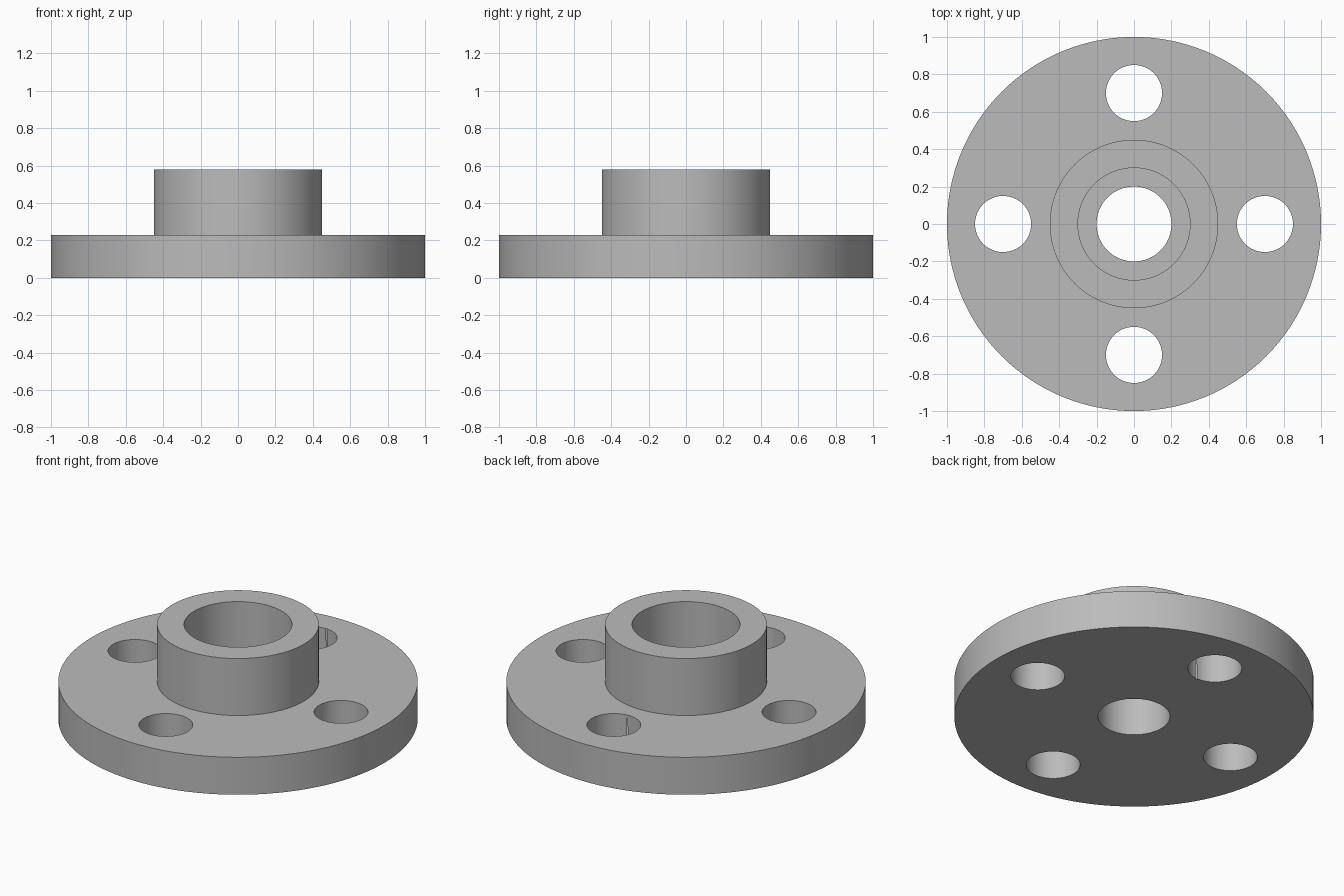
import bpy
import bmesh
from math import cos, sin, pi, radians

PLATE_R, PLATE_TOP = 1.0, 0.23
HUB_R, HUB_TOP = 0.45, 0.58
BORE_R, COUNTERBORE_R = 0.20, 0.30
BOLT_R, BOLT_CIRCLE, BOLT_COUNT = 0.15, 0.70, 4

cube = bpy.data.objects.get("Cube")
if cube:
    bpy.data.objects.remove(cube, do_unlink=True)

# Material
steel = bpy.data.materials.new("grey_steel")
steel.use_nodes = True
colour = (0.5, 0.5, 0.5, 1)
steel.diffuse_color = colour
steel.node_tree.nodes["Principled BSDF"].inputs["Base Color"].default_value = colour


def lathe(name, profile, segments):
    """Revolve a closed (radius, z) profile about the z axis."""
    bm = bmesh.new()
    rings = []
    for i in range(segments):
        a = 2 * pi * i / segments
        rings.append([bm.verts.new((r * cos(a), r * sin(a), z)) for r, z in profile])
    for i, ring in enumerate(rings):
        following = rings[(i + 1) % segments]
        for j in range(len(profile)):
            k = (j + 1) % len(profile)
            bm.faces.new((ring[j], following[j], following[k], ring[k]))
    bmesh.ops.recalc_face_normals(bm, faces=bm.faces)
    mesh = bpy.data.meshes.new(name)
    bm.to_mesh(mesh)
    bm.free()
    obj = bpy.data.objects.new(name, mesh)
    bpy.context.collection.objects.link(obj)
    mesh.materials.append(steel)
    return obj


# Plate and hub in one turned body, with a stepped bore down the middle
flange = lathe("hub_flange", [
    (BORE_R, 0), (PLATE_R, 0), (PLATE_R, PLATE_TOP), (HUB_R, PLATE_TOP),
    (HUB_R, HUB_TOP), (COUNTERBORE_R, HUB_TOP),
    (COUNTERBORE_R, PLATE_TOP), (BORE_R, PLATE_TOP),
], 128)

# Bolt holes drilled through the plate
for i in range(BOLT_COUNT):
    a = 2 * pi * i / BOLT_COUNT
    bpy.ops.mesh.primitive_cylinder_add(
        vertices=64, radius=BOLT_R, depth=PLATE_TOP * 2,
        location=(BOLT_CIRCLE * cos(a), BOLT_CIRCLE * sin(a), PLATE_TOP / 2))
    drill = bpy.context.object
    drill.name = "bolt_hole_cutter"
    drill.hide_render = True
    drill.data.materials.append(steel)
    cut = flange.modifiers.new("bolt_hole", "BOOLEAN")
    cut.operation = "DIFFERENCE"
    cut.solver = "EXACT"
    cut.object = drill
    bpy.context.view_layer.objects.active = flange
    bpy.ops.object.modifier_apply(modifier=cut.name)
    bpy.data.objects.remove(drill, do_unlink=True)

# Smooth round walls, crisp rims
bpy.ops.object.select_all(action="DESELECT")
flange.select_set(True)
bpy.context.view_layer.objects.active = flange
bpy.ops.object.shade_smooth_by_angle(angle=radians(30))
